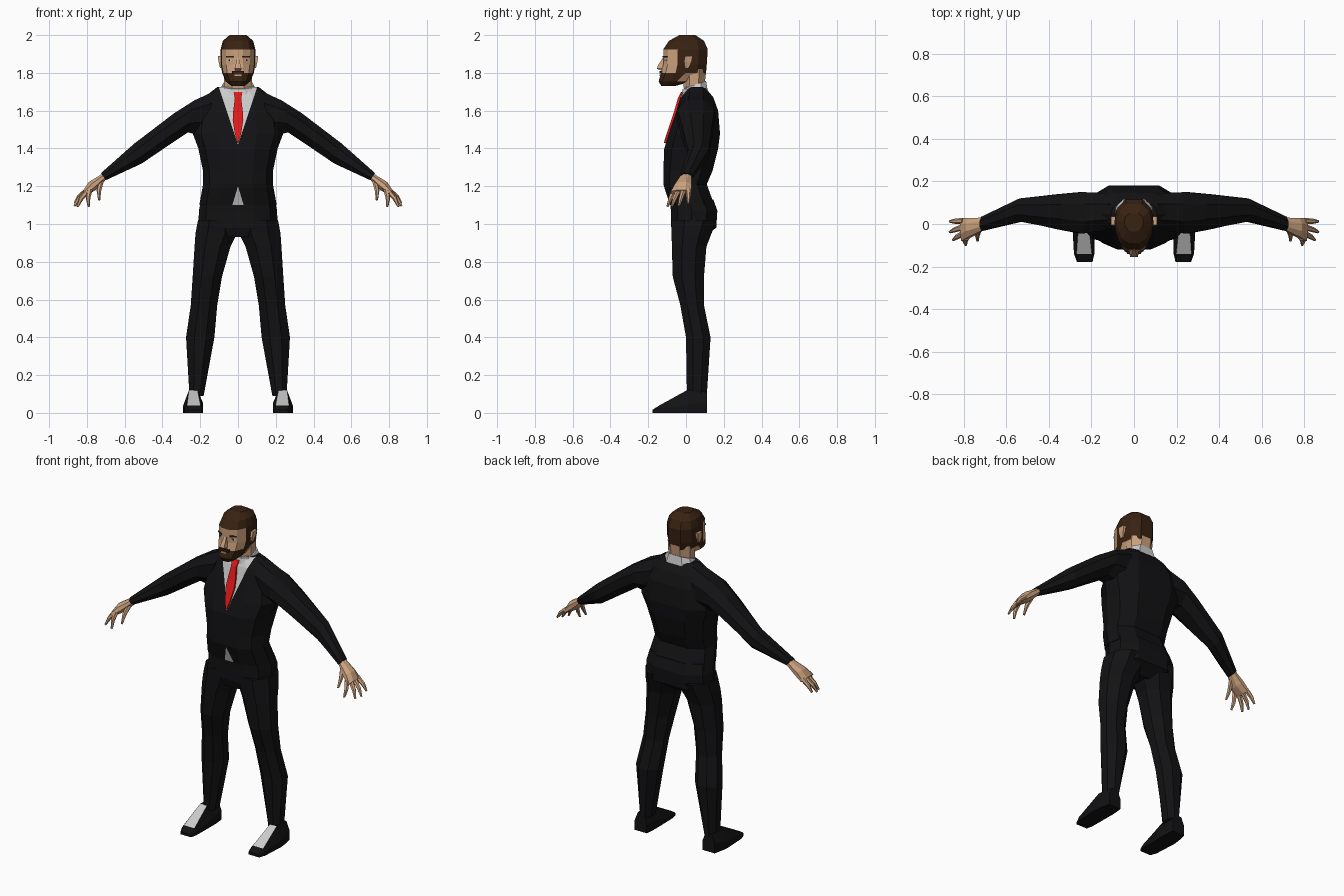
import bpy, bmesh
from math import cos, sin, pi, radians
from mathutils import Vector, Matrix

if "Cube" in bpy.data.objects:
    bpy.data.objects.remove(bpy.data.objects["Cube"])


def material(name, rgb):
    m = bpy.data.materials.new(name)
    m.diffuse_color = (*rgb, 1)
    m.use_nodes = True
    m.node_tree.nodes["Principled BSDF"].inputs["Base Color"].default_value = m.diffuse_color
    return m


BLACK = material("black_cloth", (.006, .006, .007))
GREY = material("shirt_grey", (.55, .55, .55))
RED = material("tie_red", (.75, .01, .01))
SKIN = material("skin", (.6, .36, .21))
HAIR = material("hair_brown", (.04, .016, .006))


def symmetric(half):
    return half + [(-x, y) for x, y in reversed(half)]


# Unit cross-sections, front is -y
BODY = symmetric([(.42, -1), (.82, -.72), (1, -.1), (.92, .55), (.5, 1)])
SKULL = symmetric([(.28, -1), (.68, -.8), (.93, -.35), (1, .1), (.9, .6), (.45, 1)])
OCT = [(cos(pi / 8 + i * pi / 4) / cos(pi / 8), sin(pi / 8 + i * pi / 4) / cos(pi / 8)) for i in range(8)]
BOX = [(-1, -1), (1, -1), (1, 1), (-1, 1)]


def mix(a, b, t):
    return a + (b - a) * (t + 1) / 2


def level(profile, z, x0, x1, y0, y1, tilt=0):
    """Horizontal ring fitted to bounds."""
    pts = [(mix(x0, x1, u), mix(y0, y1, v)) for u, v in profile]
    return [Vector((x, y, z + tilt * (y - .04))) for x, y in pts]


def slanted(top, low, y0, y1):
    """Ring across a limb, from its top edge to its lower edge in front view."""
    return [Vector((mix(low[0], top[0], v), mix(y0, y1, u), mix(low[1], top[1], v))) for u, v in OCT]


def loft(name, rings, mats, pick=None, cuts=(), mirror=False):
    bm = bmesh.new()
    rows = [[bm.verts.new(p) for p in r] for r in rings]
    n = len(rows[0])
    for a, b in zip(rows, rows[1:]):
        for i in range(n):
            j = (i + 1) % n
            bm.faces.new((a[i], a[j], b[j], b[i]))
    bm.faces.new(rows[0][::-1])
    bm.faces.new(rows[-1])
    bmesh.ops.recalc_face_normals(bm, faces=bm.faces)
    for co, no in cuts:
        front = [f for f in bm.faces if f.normal.y < -.2]
        geom = set(front) | {e for f in front for e in f.edges} | {v for f in front for v in f.verts}
        bmesh.ops.bisect_plane(bm, geom=list(geom), plane_co=co, plane_no=no, dist=1e-5)
    if pick:
        for f in bm.faces:
            f.material_index = pick(f.calc_center_median(), f.normal)
    me = bpy.data.meshes.new(name)
    bm.to_mesh(me)
    bm.free()
    for m in mats:
        me.materials.append(m)
    ob = bpy.data.objects.new(name, me)
    bpy.context.collection.objects.link(ob)
    if mirror:
        ob.modifiers.new("mirror", 'MIRROR')
    return ob


def block(name, c, size, mat, turn=0, mirror=True):
    m = Matrix.Translation(c) @ Matrix.Rotation(radians(turn), 4, 'Z')
    rings = [[m @ Vector((u * size[0] / 2, v * size[1] / 2, s * size[2] / 2)) for u, v in BOX] for s in (-1, 1)]
    return loft(name, rings, [mat], mirror=mirror)


def finger(name, points, radii):
    d = (Vector(points[-1]) - Vector(points[0])).normalized()
    q = d.to_track_quat('Z', 'Y')
    rings = [[Vector(p) + q @ Vector((r * cos(a * pi / 3), r * sin(a * pi / 3), 0)) for a in range(6)]
             for p, r in zip(points, radii)]
    loft(name, rings, [SKIN], mirror=True)


# Jacket with shirt opening and lower gap
torso = [(1.10, .205, -.085, .15), (1.21, .185, -.12, .11), (1.28, .185, -.12, .14), (1.40, .21, -.115, .17),
         (1.48, .24, -.09, .18), (1.60, .22, -.05, .17), (1.67, .18, -.03, .145), (1.725, .11, 0, .10)]
v_cuts = [((0, 0, 1.42), (.3, 0, -s * .1)) for s in (-1, 1)]
gap_cuts = [((0, 0, 1.2), (.1, 0, s * .03)) for s in (-1, 1)]


def shirt(c, n):
    opening = c.z > 1.42 + 3 * abs(c.x)
    gap = c.z < 1.2 - 3.3 * abs(c.x)
    return int(n.y < -.2 and (opening or gap))


loft("jacket", [level(BODY, z, -w, w, a, b) for z, w, a, b in torso], [BLACK, GREY], shirt, v_cuts + gap_cuts)


# Tie following the chest
def chest_y(z):
    for a, b in zip(torso, torso[1:]):
        if a[0] <= z <= b[0]:
            return a[2] + (b[2] - a[2]) * (z - a[0]) / (b[0] - a[0])


loft("tie", [level(BOX, z, -w, w, chest_y(z) - .012, chest_y(z) + .01) for z, w in
             [(1.43, .003), (1.48, .017), (1.55, .028), (1.60, .025), (1.665, .017), (1.70, .024)]], [RED])

# Collar and neck
loft("collar", [level(BODY, z, -w, w, a, b, .35) for z, w, a, b in
                [(1.68, .108, -.028, .115), (1.735, .084, -.018, .106)]], [GREY])
loft("neck", [level(OCT, z, -w, w, a, b) for z, w, a, b in
              [(1.66, .075, -.005, .095), (1.75, .074, -.015, .1), (1.82, .075, -.02, .108)]], [SKIN])

# Head with painted hair and beard
skull = [(1.73, .035, -.13, -.06), (1.755, .065, -.145, .03), (1.80, .084, -.132, .105), (1.845, .092, -.12, .11),
         (1.925, .092, -.12, .115), (1.97, .08, -.09, .095), (2.0, .045, -.035, .05)]


def hair(c, n):
    if c.z > 1.925:
        return 1
    if c.z < 1.8:
        return int(c.y < .0)
    return int(c.y > -.035)


loft("head", [level(SKULL, z, -w, w, a, b) for z, w, a, b in skull], [SKIN, HAIR], hair)
loft("nose", [level(BOX, z, -w, w, a, -.11) for z, w, a in
              [(1.812, .014, -.13), (1.822, .018, -.155), (1.84, .013, -.148), (1.88, .007, -.122)]], [SKIN])
block("moustache", (0, -.134, 1.803), (.066, .014, .013), HAIR, mirror=False)
block("mouth", (0, -.135, 1.787), (.036, .01, .008), SKIN, mirror=False)
block("eyebrow", (.044, -.109, 1.886), (.044, .008, .009), HAIR, 33)
block("eye", (.044, -.108, 1.868), (.026, .005, .008), GREY, 33)
block("pupil", (.044, -.109, 1.868), (.008, .006, .008), BLACK, 33)
loft("ear", [level(BOX, z, .08, x, a, b) for z, x, a, b in
             [(1.825, .095, -.005, .015), (1.86, .103, -.01, .03), (1.89, .107, -.005, .035)]], [SKIN], mirror=True)

# Sleeves
loft("sleeve", [slanted(*r) for r in [
    ((.11, 1.71), (.20, 1.47), -.03, .145), ((.23, 1.655), (.265, 1.485), -.045, .15),
    ((.34, 1.585), (.37, 1.415), -.025, .14), ((.55, 1.425), (.51, 1.32), .012, .12),
    ((.725, 1.27), (.70, 1.232), -.032, .034)]], [BLACK], mirror=True)

# Hands
loft("palm", [slanted(*r) for r in [
    ((.715, 1.268), (.70, 1.235), -.028, .03), ((.79, 1.222), (.745, 1.185), -.06, .028),
    ((.818, 1.18), (.795, 1.155), -.08, .028)]], [SKIN], mirror=True)
for name, base, tip in [
        ("little_finger", (.80, .014, 1.18), (.866, .012, 1.11)),
        ("ring_finger", (.80, -.014, 1.175), (.866, -.038, 1.095)),
        ("middle_finger", (.795, -.042, 1.175), (.85, -.075, 1.092)),
        ("index_finger", (.785, -.063, 1.18), (.79, -.098, 1.092)),
        ("thumb", (.725, -.02, 1.225), (.735, -.078, 1.128))]:
    a, b = Vector(base), Vector(tip)
    bend = a.lerp(b, .55) + Vector((.006, 0, .004))
    finger(name, [a, bend, b], (.015, .012, .006))

# Trousers
loft("trouser_seat", [level(BODY, z, -w, w, a, b) for z, w, a, b in [
    (.93, .10, -.06, .09), (.98, .21, -.078, .16), (1.07, .207, -.08, .166), (1.13, .195, -.085, .145)]], [BLACK])
loft("trouser_leg", [level(OCT, *r) for r in [
    (.09, .182, .257, .005, .11), (.40, .125, .275, 0, .13), (.57, .11, .25, -.03, .095),
    (.72, .085, .24, -.07, .095), (.88, .04, .23, -.075, .108), (.95, .005, .225, -.076, .135),
    (1.02, .005, .212, -.078, .162)]], [BLACK], mirror=True)


# Shoes with grey uppers, lofted from toe to heel
def shoe_ring(y, x0, x1, z_rim, z_top, inset):
    return [Vector(p) for p in [(x0, y, 0), (x1, y, 0), (x1, y, z_rim),
                                (x1 - inset, y, z_top), (x0 + inset, y, z_top), (x0, y, z_rim)]]


loft("shoe", [shoe_ring(*r) for r in [
    (-.178, .195, .268, .012, .016, .006), (-.14, .186, .282, .025, .04, .012), (.005, .184, .29, .04, .12, .03),
    (.05, .184, .285, .05, .12, .03), (.11, .19, .272, .06, .11, .02)]], [BLACK, GREY],
    lambda c, n: int(n.z > .5 and -.14 < c.y < 0 and .2 < c.x < .27), mirror=True)
